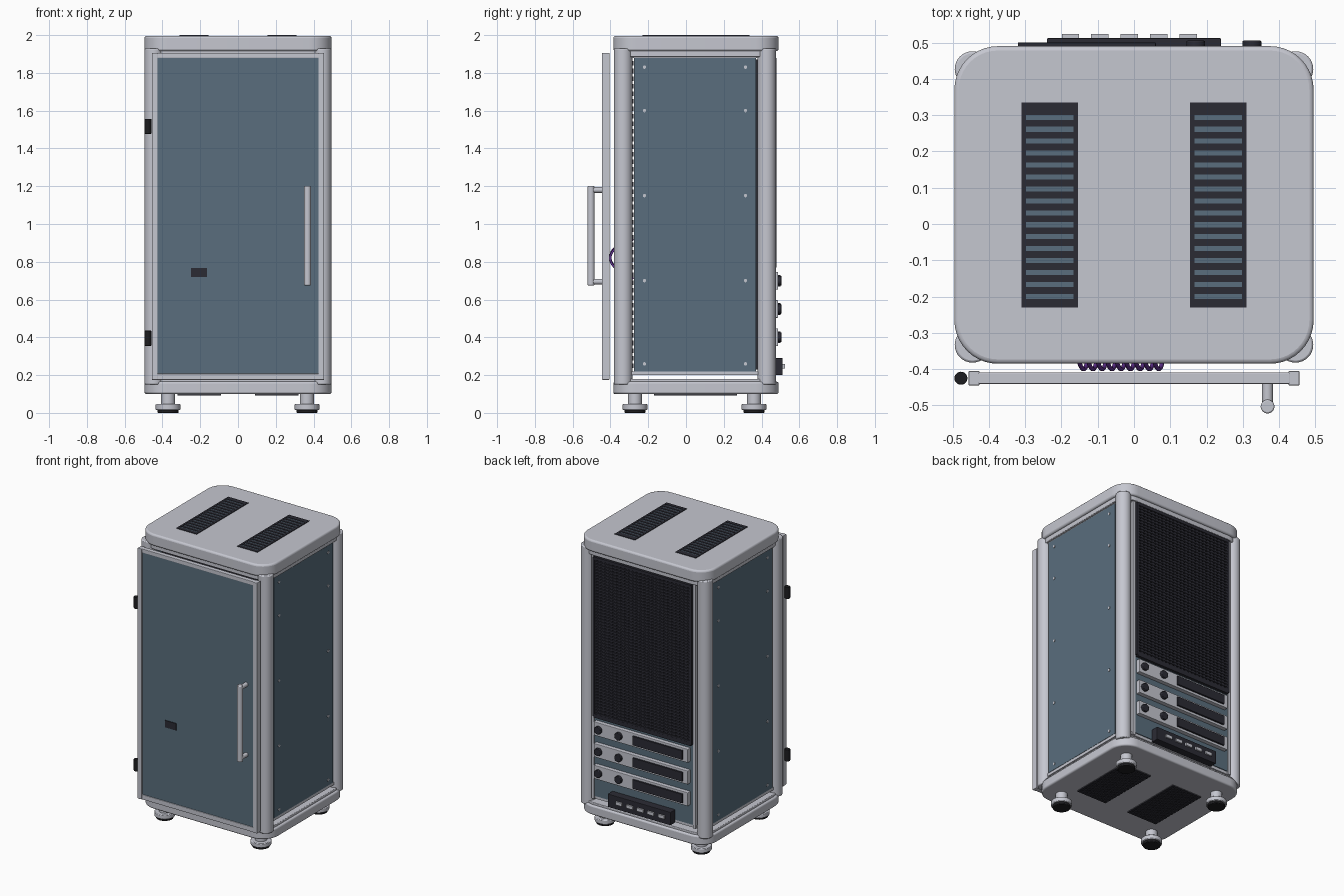
import bpy, bmesh, math
from mathutils import Matrix, Vector

if "Cube" in bpy.data.objects:
    bpy.data.objects.remove(bpy.data.objects["Cube"])


def material(name, r, g, b):
    m = bpy.data.materials.new(name)
    m.use_nodes = True
    m.diffuse_color = (r, g, b, 1)
    m.node_tree.nodes["Principled BSDF"].inputs["Base Color"].default_value = (r, g, b, 1)
    return m


GREY = material("light grey metal", 0.56, 0.57, 0.63)
BLUE = material("slate blue panel", 0.1, 0.155, 0.205)
DARK = material("charcoal", 0.024, 0.024, 0.034)
BLACK = material("black rubber", 0.012, 0.012, 0.014)
STEEL = material("mesh backing grey", 0.09, 0.09, 0.1)
PURPLE = material("purple cable", 0.12, 0.03, 0.28)


def finish(name, bm, mat, bevel=0, segments=2, smooth=False):
    me = bpy.data.meshes.new(name)
    bmesh.ops.recalc_face_normals(bm, faces=bm.faces)
    bm.to_mesh(me)
    bm.free()
    ob = bpy.data.objects.new(name, me)
    bpy.context.collection.objects.link(ob)
    me.materials.append(mat)
    if bevel:
        mod = ob.modifiers.new("soft edges", "BEVEL")
        mod.width, mod.segments = bevel, segments
        mod.limit_method, mod.angle_limit = "ANGLE", math.radians(50)
    if smooth:
        bpy.ops.object.select_all(action="DESELECT")
        bpy.context.view_layer.objects.active = ob
        ob.select_set(True)
        bpy.ops.object.shade_smooth_by_angle(angle=math.radians(35))
    return ob


def add_box(bm, x, y, z):
    """Each argument is a (low, high) pair."""
    size = Matrix.Diagonal((x[1] - x[0], y[1] - y[0], z[1] - z[0], 1))
    mid = Matrix.Translation((sum(x) / 2, sum(y) / 2, sum(z) / 2))
    bmesh.ops.create_cube(bm, size=1, matrix=mid @ size)


def boxes(name, mat, spans, bevel=0):
    bm = bmesh.new()
    for s in spans:
        add_box(bm, *s)
    return finish(name, bm, mat, bevel)


def rods(name, mat, ends, radius, sides=24, bevel=0):
    """Cylinders between pairs of points."""
    bm = bmesh.new()
    for a, b in ends:
        a, b = Vector(a), Vector(b)
        turn = (b - a).to_track_quat("Z", "Y").to_matrix().to_4x4()
        bmesh.ops.create_cone(bm, cap_ends=True, segments=sides, radius1=radius, radius2=radius,
                              depth=(b - a).length, matrix=Matrix.Translation((a + b) / 2) @ turn)
    return finish(name, bm, mat, bevel, smooth=True)


def slab(name, inset, z, bevel):
    """Horizontal plate with large rounded corners."""
    bm = bmesh.new()
    add_box(bm, (-0.495 + inset, 0.495 - inset), (-0.385 + inset, 0.49 - inset), z)
    upright = [e for e in bm.edges if abs(e.verts[0].co.z - e.verts[1].co.z) > 0.001]
    bmesh.ops.bevel(bm, geom=upright, offset=0.12 - inset, segments=10, profile=0.5, affect="EDGES")
    return finish(name, bm, GREY, bevel, 3, True)


def around(v, half):
    return (v - half, v + half)


# Top cap and base, each with a narrower step
slab("top_cap", 0, (1.915, 1.996), 0.012)
slab("top_step", 0.015, (1.885, 1.92), 0.004)
slab("base_plate", 0, (0.1, 0.165), 0.01)
slab("base_step", 0.015, (0.16, 0.18), 0.004)

# Corner posts and feet
posts = [(x, y) for x in (-0.445, 0.445) for y in (-0.333, 0.427)]
rods("corner_posts", GREY, [((x, y, 0.15), (x, y, 1.93)) for x, y in posts], 0.049, 32, 0.006)
feet = [(x, y) for x in (-0.37, 0.365) for y in (-0.27, 0.36)]
for part, mat, low, high, r in (("foot_stems", GREY, 0.04, 0.105, 0.037),
                                ("foot_discs", GREY, 0.016, 0.046, 0.066),
                                ("foot_pads", BLACK, 0, 0.018, 0.056)):
    rods(part, mat, [((x, y, low), (x, y, high)) for x, y in feet], r, 32, 0.004)

# Side panels, rails and rivets
boxes("side_panels", BLUE, [(around(s * 0.461, 0.006), (-0.275, 0.37), (0.22, 1.88)) for s in (-1, 1)])
boxes("side_rails", GREY, [(around(s * 0.45, 0.015), (-0.3, 0.4), z)
                           for s in (-1, 1) for z in ((0.2, 0.22), (1.88, 1.9))])
rods("side_rivets", GREY, [((s * 0.46, y, z), (s * 0.471, y, z)) for s in (-1, 1)
                           for y in (-0.22, 0.315) for z in (0.26, 0.7, 1.15, 1.6, 1.83)], 0.009, 12)

# Door with frame, panel, label plate, hinges and handle
boxes("door_frame", GREY, [(around(s * 0.441, 0.015), (-0.445, -0.405), (0.175, 1.905)) for s in (-1, 1)]
      + [((-0.43, 0.43), (-0.441, -0.409), z) for z in ((0.175, 0.208), (1.878, 1.905))], 0.003)
boxes("door_panel", BLUE, [((-0.428, 0.428), (-0.436, -0.412), (0.205, 1.88))])
boxes("door_label_plate", DARK, [((-0.25, -0.163), (-0.441, -0.434), (0.72, 0.768))])
rods("door_hinges", BLACK, [((-0.477, -0.425, z), (-0.477, -0.425, z + 0.08)) for z in (0.355, 1.477)],
     0.018, 20, 0.002)
rods("handle_bar", GREY, [((0.368, -0.503, 0.675), (0.368, -0.503, 1.2))], 0.019, 24, 0.004)
rods("handle_mounts", GREY, [((0.368, -0.5, z), (0.368, -0.43, z)) for z in (0.695, 1.18)], 0.015)

# Equipment behind the door
boxes("front_rack_face", DARK, [((-0.4, 0.4), (-0.284, -0.278), around(0.25 + i * 0.04, 0.012))
                                for i in range(41)])
boxes("inner_core", DARK, [((-0.39, 0.39), (-0.27, 0.44), (0.23, 1.87))])

# Looped cables
for i in range(9):
    cu = bpy.data.curves.new("cable_loop", "CURVE")
    cu.dimensions, cu.bevel_depth, cu.bevel_resolution = "3D", 0.006, 2
    sp = cu.splines.new("BEZIER")
    sp.bezier_points.add(2)
    x = -0.17 + i * 0.026
    path = ((x, -0.28, 0.92), (x + 0.03, -0.4, 0.83 - 0.005 * (i % 3)), (x + 0.05, -0.28, 0.71))
    for p, co in zip(sp.bezier_points, path):
        p.co = co
        p.handle_left_type = p.handle_right_type = "AUTO"
    cu.materials.append(PURPLE)
    bpy.context.collection.objects.link(bpy.data.objects.new("cable_loop", cu))

# Back panel and perforated rear door
boxes("back_panel", BLUE, [((-0.39, 0.39), (0.44, 0.46), (0.22, 1.88))])
boxes("back_mesh_backing", STEEL, [((-0.37, 0.37), (0.458, 0.465), (0.79, 1.87))])
boxes("back_mesh_bars", DARK,
      [(around(-0.36 + i * 0.03, 0.008), (0.463, 0.474), (0.79, 1.87)) for i in range(25)]
      + [((-0.37, 0.37), (0.465, 0.478), around(0.8 + i * 0.0205, 0.006)) for i in range(52)])
boxes("back_mesh_frame", DARK,
      [(around(s * 0.37, 0.008), (0.458, 0.479), (0.78, 1.875)) for s in (-1, 1)]
      + [((-0.37, 0.37), (0.458, 0.479), z) for z in ((0.77, 0.795), (1.86, 1.88))])
boxes("back_rails", GREY, [((-0.41, 0.41), (0.435, 0.455), z) for z in ((0.2, 0.22), (1.88, 1.9))]
      + [(around(s * 0.388, 0.01), (0.44, 0.464), (0.2, 1.9)) for s in (-1, 1)])

# Three rear units with knobs and dark displays
levels = (0.4, 0.55, 0.7)
boxes("rear_units", GREY, [((-0.355, 0.365), (0.45, 0.488), around(z, 0.047)) for z in levels], 0.004)
boxes("rear_unit_displays", DARK, [((-0.32, 0.06), (0.485, 0.5), around(z, 0.031)) for z in levels], 0.002)
rods("rear_unit_knobs", DARK, [((x, 0.48, z), (x, 0.505, z)) for x in (0.17, 0.325) for z in levels],
     0.026, 20, 0.003)

# Power strip with sockets
boxes("power_strip", DARK, [((-0.24, 0.24), (0.458, 0.512), (0.2, 0.29))], 0.003)
boxes("power_sockets", GREY, [(around(-0.175 + i * 0.081, 0.024), (0.51, 0.523), around(0.247, 0.011))
                              for i in range(5)])

# Louvred vents in the top
vents = ((-0.31, -0.155), (0.155, 0.31))
boxes("top_vent_backing", BLUE, [(x, (-0.23, 0.335), (1.99, 1.9965)) for x in vents])
bars = [(x, around(-0.183 + i * 0.0329, 0.0095), (1.99, 2.0)) for x in vents for i in range(15)]
ends = [(x, y, (1.99, 2.0)) for x in vents for y in ((-0.23, -0.206), (0.301, 0.335))]
sides = [(around(x, 0.006), (-0.23, 0.335), (1.99, 2.0)) for v in vents for x in (v[0] + 0.006, v[1] - 0.006)]
boxes("top_vent_louvres", DARK, bars + ends + sides)

# Grilles under the base
lower = ((-0.32, -0.09), (0.09, 0.32))
boxes("base_grille_backing", STEEL, [(x, (-0.17, 0.27), (0.097, 0.102)) for x in lower])
boxes("base_grille_bars", DARK,
      [(x, around(-0.16 + i * 0.03, 0.009), (0.092, 0.1)) for x in lower for i in range(15)]
      + [(around(x[0] + 0.01 + i * 0.03, 0.008), (-0.17, 0.27), (0.093, 0.1)) for x in lower for i in range(8)])
